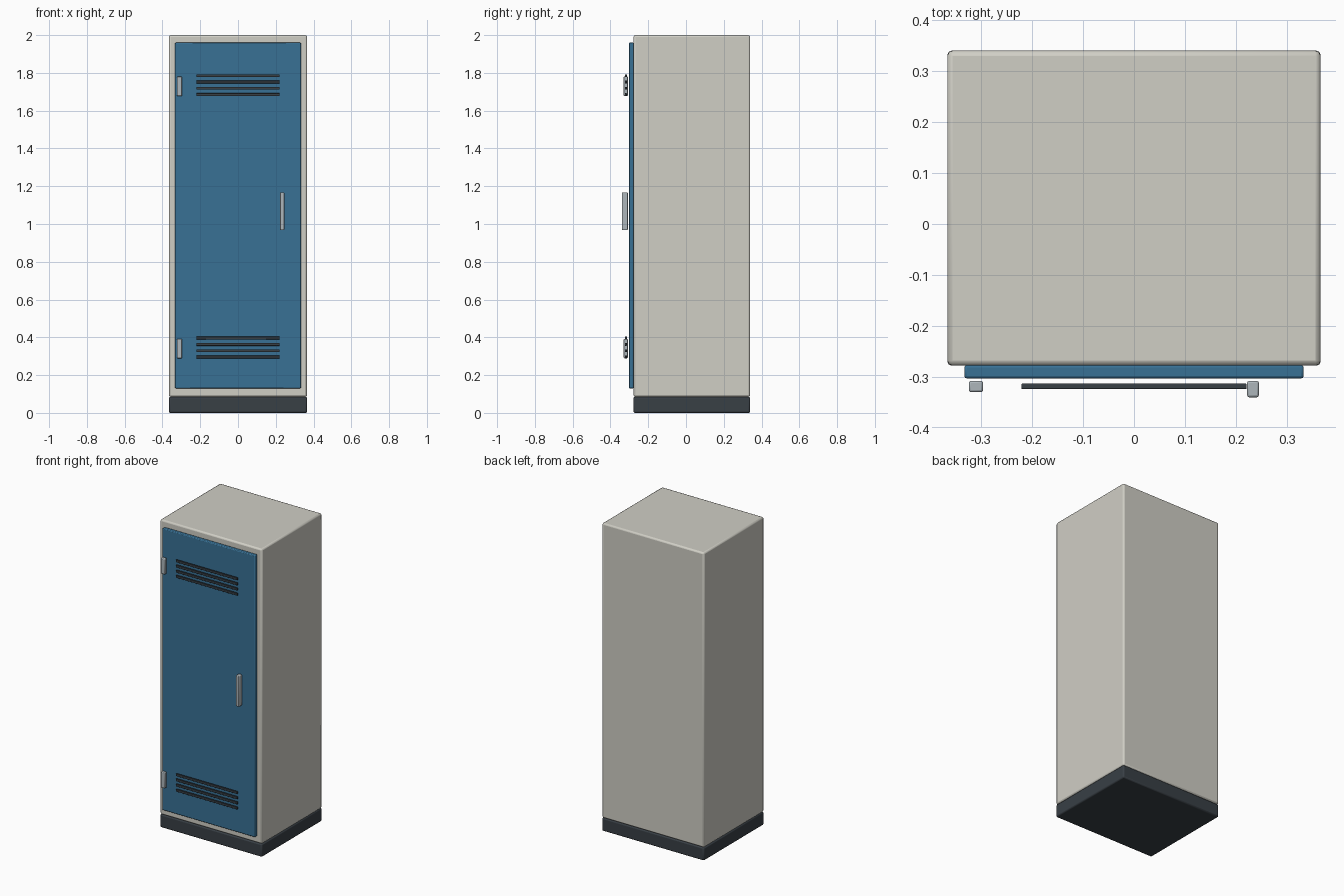
import bpy

if "Cube" in bpy.data.objects:
    bpy.data.objects.remove(bpy.data.objects["Cube"])


def material(name, rgb):
    m = bpy.data.materials.new(name)
    m.diffuse_color = (*rgb, 1)
    m.use_nodes = True
    m.node_tree.nodes["Principled BSDF"].inputs["Base Color"].default_value = m.diffuse_color
    return m


cream = material("cream_paint", (0.63, 0.62, 0.56))
blue = material("blue_paint", (0.04, 0.165, 0.30))
dark = material("dark_trim", (0.04, 0.05, 0.06))
steel = material("steel", (0.42, 0.47, 0.50))


def box(name, x, y, z, mat, bevel):
    """Bevelled box from (min, max) ranges."""
    ranges = (x, y, z)
    bpy.ops.mesh.primitive_cube_add(size=1, location=[(a + b) / 2 for a, b in ranges])
    ob = bpy.context.object
    ob.name = name
    ob.scale = [b - a for a, b in ranges]
    bpy.ops.object.transform_apply(location=False, rotation=False, scale=True)
    ob.data.materials.append(mat)
    mod = ob.modifiers.new("bevel", 'BEVEL')
    mod.width = bevel
    mod.segments = 2
    bpy.ops.object.shade_smooth_by_angle()
    return ob


# Cabinet and plinth
box("cabinet_body", (-0.366, 0.366), (-0.278, 0.34), (0.085, 2.0), cream, 0.01)
box("plinth", (-0.366, 0.366), (-0.278, 0.34), (0.0, 0.085), dark, 0.008)

# Door panel
box("door", (-0.333, 0.333), (-0.303, -0.277), (0.13, 1.96), blue, 0.005)

# Pull handle
box("handle", (0.222, 0.245), (-0.34, -0.308), (0.967, 1.168), steel, 0.004)

# Hinges and vent slats, lower and upper groups
for level, z0 in (("lower", 0.346), ("upper", 1.735)):
    zh = z0 - 0.006
    box(f"{level}_hinge", (-0.324, -0.296), (-0.33, -0.308), (zh - 0.051, zh + 0.051), steel, 0.004)
    for i in range(4):
        zs = z0 + (i - 1.5) * 0.0335
        box(f"{level}_vent_slat_{i + 1}", (-0.221, 0.221), (-0.324, -0.313),
            (zs - 0.0075, zs + 0.0075), dark, 0.002)
